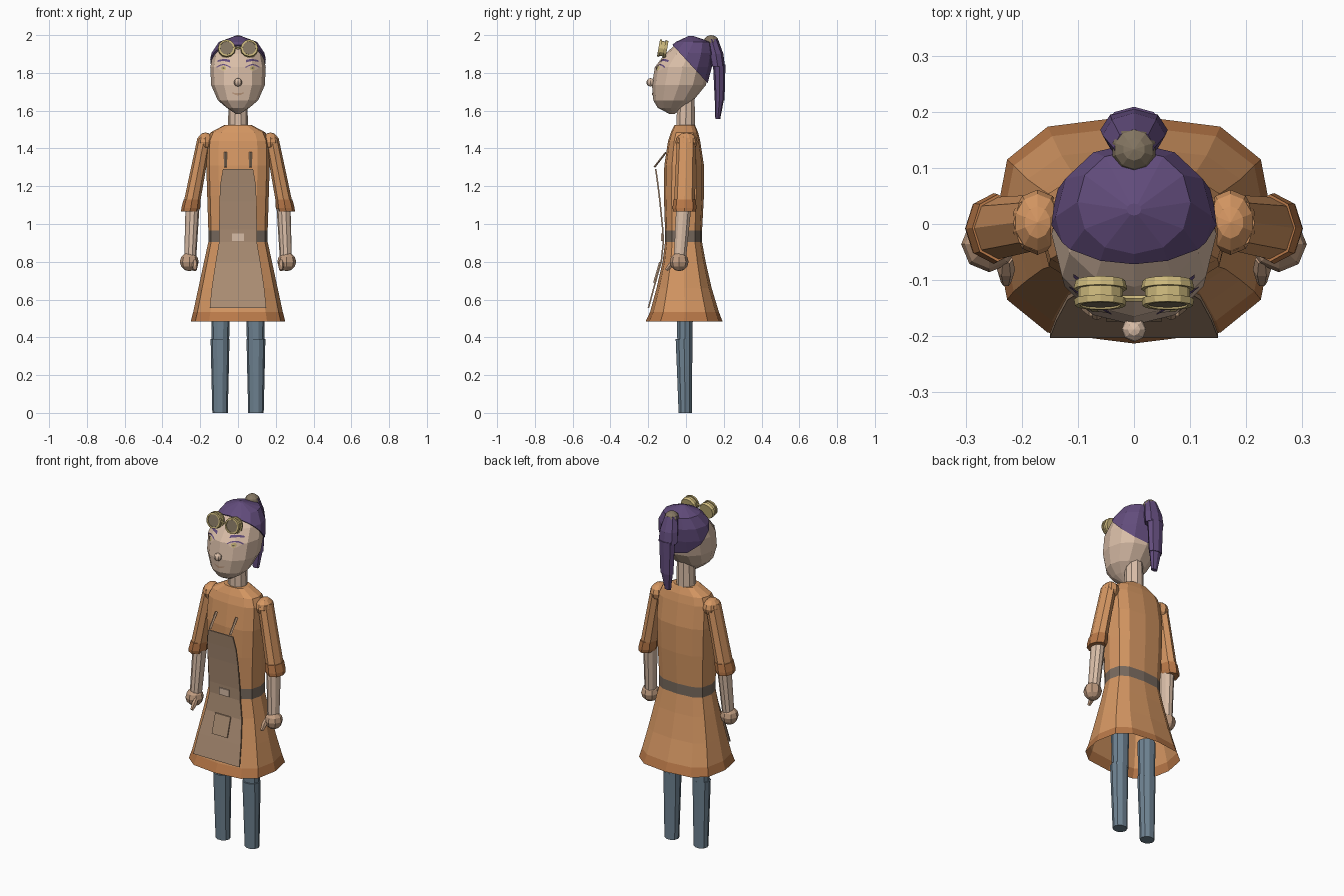
import bpy, bmesh, math
from mathutils import Matrix, Vector
from mathutils.bvhtree import BVHTree

if "Cube" in bpy.data.objects:
    bpy.data.objects.remove(bpy.data.objects["Cube"])


def material(name, rgb):
    m = bpy.data.materials.new(name)
    m.diffuse_color = [(c / 255 / 12.92 if c < 11 else ((c / 255 + .055) / 1.055) ** 2.4) for c in rgb] + [1]
    m.use_nodes = True
    m.node_tree.nodes["Principled BSDF"].inputs["Base Color"].default_value = m.diffuse_color
    return m


SKIN = material("skin", (218, 190, 168))
HAND = material("tan_hand", (192, 156, 128))
COAT = material("orange_cloth", (212, 150, 98))
TRIM = material("dark_orange_trim", (184, 120, 72))
BELT = material("grey_belt", (120, 106, 94))
APRON = material("taupe_apron", (172, 142, 116))
LEGS = material("blue_grey", (110, 130, 145))
HAIR = material("purple_hair", (98, 76, 124))
BRASS = material("brass", (204, 184, 124))
OLIVE = material("olive_grey", (132, 118, 98))


def finish(name, bm, *mats, recalc=True):
    if recalc:
        bmesh.ops.recalc_face_normals(bm, faces=bm.faces)
    me = bpy.data.meshes.new(name)
    bm.to_mesh(me)
    bm.free()
    for m in mats:
        me.materials.append(m)
    ob = bpy.data.objects.new(name, me)
    bpy.context.collection.objects.link(ob)
    return ob


def loft(name, rings, mat, n=10, e=1.0, caps=(True, True), matrix=None):
    """Stack of horizontal (super)ellipses: x, y, z, rx, ry."""
    bm = bmesh.new()
    loops = []
    for x, y, z, rx, ry in rings:
        loop = []
        for i in range(n):
            a = 2 * math.pi * i / n
            c, s = math.cos(a), math.sin(a)
            loop.append(bm.verts.new((x + rx * math.copysign(abs(c) ** e, c),
                                      y + ry * math.copysign(abs(s) ** e, s), z)))
        loops.append(loop)
    for a, b in zip(loops, loops[1:]):
        for i in range(n):
            j = (i + 1) % n
            bm.faces.new((a[i], a[j], b[j], b[i]))
    if caps[0]:
        bm.faces.new(loops[0])
    if caps[1]:
        bm.faces.new(loops[-1])
    if matrix:
        bm.transform(matrix)
    return finish(name, bm, *(mat if isinstance(mat, tuple) else (mat,)))


def ball(name, loc, scale, mat, u=8, v=6):
    bm = bmesh.new()
    bmesh.ops.create_uvsphere(bm, u_segments=u, v_segments=v, radius=1)
    bm.transform(Matrix.Translation(loc) @ Matrix.Diagonal((*scale, 1)))
    return finish(name, bm, mat)


def sheet(name, rows, thick, mat):
    """Thin front panel from rows of half width, y, z."""
    bm = bmesh.new()
    grid = [[bm.verts.new((x, y + dy, z)) for x in (-w, w) for dy in (0, thick)] for w, y, z in rows]
    for a, b in zip(grid, grid[1:]):
        for i, j in ((0, 2), (2, 3), (3, 1), (1, 0)):
            bm.faces.new((a[i], a[j], b[j], b[i]))
    for r in (grid[0], grid[-1]):
        bm.faces.new((r[0], r[1], r[3], r[2]))
    return finish(name, bm, mat)


# Coat with belt and hem bands, open below
coat = loft("coat", [(0, -.01, .485, .25, .203), (0, -.008, .535, .237, .182),
                     (0, -.01, .66, .21, .146), (0, -.01, .80, .18, .114),
                     (0, -.013, .905, .157, .098), (0, -.013, .965, .157, .098),
                     (0, -.011, 1.15, .163, .106), (0, -.01, 1.31, .168, .105),
                     (0, -.01, 1.44, .165, .085), (0, -.008, 1.485, .145, .072),
                     (0, -.007, 1.525, .07, .054)],
            (COAT, TRIM, BELT), n=12, e=.7, caps=(False, True))
for p in coat.data.polygons:
    z = p.center.z
    p.material_index = 1 if z < .53 else 2 if .91 < z < .96 else 0

# Apron, pocket and buckle
sheet("apron", [(.15, -.203, .555), (.138, -.172, .67), (.118, -.135, .80), (.10, -.124, .905),
                (.10, -.127, .97), (.098, -.142, 1.12), (.094, -.153, 1.21), (.08, -.164, 1.29)], .008, APRON)
sheet("pocket", [(.05, -.174, .69), (.05, -.142, .80)], .008, APRON)
sheet("buckle", [(.032, -.131, .91), (.032, -.132, .95)], .008, SKIN)

# Neck and head
loft("neck", [(0, -.002, 1.49, .054, .052), (0, 0, 1.70, .048, .048)], SKIN)
head_rings = []
for z, rx, front, back in ((1.583, .012, -.088, -.06), (1.615, .06, -.15, -.01), (1.655, .107, -.173, .04),
                           (1.735, .142, -.18, .105), (1.83, .147, -.165, .13), (1.90, .132, -.112, .137),
                           (1.955, .095, -.05, .125), (1.985, .012, .015, .035)):
    head_rings.append((0, (front + back) / 2, z, rx, (back - front) / 2))
head = loft("head", head_rings, SKIN, n=12, e=.95)
ball("nose", (0, -.188, 1.75), (.022, .022, .022), SKIN)

# Hair cap: enlarged skull cut along a sloping hairline
bm = bmesh.new()
bm.from_mesh(head.data)
bm.transform(Matrix.Translation((0, .01, 1.8)) @ Matrix.Scale(1.06, 4) @ Matrix.Translation((0, -.01, -1.8)))
bmesh.ops.bisect_plane(bm, geom=bm.verts[:] + bm.edges[:] + bm.faces[:], plane_co=(0, -.055, 1.93),
                       plane_no=(0, .74, .68), clear_inner=True)
edges = [e for e in bm.edges if e.is_boundary]
bmesh.ops.holes_fill(bm, edges=edges)
finish("hair_cap", bm, HAIR)

# Ponytail in three overlapping locks, with a round tie
loft("ponytail_top", [(0, .168, 1.835, .06, .038), (0, .158, 1.90, .056, .04), (0, .135, 1.98, .036, .034)], HAIR, 8)
loft("ponytail_middle", [(0, .178, 1.655, .042, .026), (0, .176, 1.845, .05, .033)], HAIR, 8)
loft("ponytail_tip", [(0, .168, 1.555, .02, .013), (0, .177, 1.66, .038, .024)], HAIR, 8)
ball("hair_tie", (0, .133, 1.965), (.04, .04, .035), OLIVE, 10)

# Painted face details, laid onto the head
bm = bmesh.new()
bm.from_mesh(head.data)
skull = BVHTree.FromBMesh(bm)
bm.free()


def decal(name, x0, x1, mid, half, mat, lift=.004, n=6):
    bm = bmesh.new()
    rows = []
    for i in range(n + 1):
        t = i / n
        row = []
        for s in (-1, 1):
            x, z = x0 + (x1 - x0) * t, mid(t) + s * half(t)
            hit = skull.ray_cast(Vector((x, -1, z)), Vector((0, 1, 0)))[0]
            row.append(bm.verts.new((x, hit.y - lift, z)))
        rows.append(row)
    for a, b in zip(rows, rows[1:]):
        f = bm.faces.new((a[0], b[0], b[1], a[1]))
        f.normal_update()
        if f.normal.y > 0:
            f.normal_flip()
    finish(name, bm, mat, recalc=False)


def arch(t):
    return math.sin(math.pi * t)


decal("mouth", -.032, .032, lambda t: 1.695 - .008 * arch(t), lambda t: .002 + .004 * arch(t), HAND)

# Paired parts
for s, side in ((-1, "left"), (1, "right")):
    decal(side + "_eye", s * .045, s * .108, lambda t: 1.826, lambda t: .002 + .014 * arch(t), SKIN)
    decal(side + "_iris", s * .063, s * .089, lambda t: 1.825, lambda t: .004 + .009 * arch(t), BRASS, .006)
    decal(side + "_pupil", s * .071, s * .081, lambda t: 1.825, lambda t: .002 + .003 * arch(t), BELT, .008)
    decal(side + "_lashes", s * .04, s * .115, lambda t: 1.829 + .015 * arch(t), lambda t: .003, HAIR, .006)
    decal(side + "_brow", s * .042, s * .108, lambda t: 1.862 + .006 * arch(t), lambda t: .007 - .003 * t, HAIR)

    # Goggle barrel, rim and lens, facing forward
    tilt = Matrix.Translation((s * .06, -.122, 1.928)) @ Matrix.Rotation(math.radians(80), 4, 'X')
    loft(side + "_goggle", [(0, 0, -.022, .044, .044), (0, 0, -.006, .048, .048), (0, 0, -.006, .04, .04),
                            (0, 0, .012, .04, .04), (0, 0, .012, .047, .047), (0, 0, .024, .045, .045),
                            (0, 0, .024, .036, .036), (0, 0, .018, .036, .036)], BRASS, 12, matrix=tilt)
    loft(side + "_lens", [(0, 0, .017, .035, .035), (0, 0, .021, .035, .035)], OLIVE, 12, matrix=tilt)
    bridge = Matrix.Translation((s * .01, -.133, 1.932)) @ Matrix.Rotation(s * math.radians(75), 4, 'Y')
    loft(side + "_goggle_bridge", [(0, 0, -.013, .006, .006), (0, 0, .013, .006, .006)], BRASS, 6, matrix=bridge)

    # Apron strap
    strap = Matrix.Translation((s * .066, -.137, 1.34)) @ Matrix.Rotation(math.radians(-38), 4, 'X')
    loft(side + "_apron_strap", [(0, 0, -.05, .008, .005), (0, 0, .05, .008, .005)], APRON, 4, matrix=strap)

    # Arm
    ball(side + "_shoulder", (s * .172, .003, 1.435), (.046, .058, .05), COAT, 10)
    loft(side + "_sleeve", [(s * .247, -.008, 1.10, .044, .056), (s * .178, .002, 1.455, .037, .05)], COAT, 8)
    loft(side + "_cuff", [(s * .255, -.008, 1.065, .046, .06), (s * .25, -.008, 1.085, .05, .063),
                          (s * .243, -.007, 1.13, .045, .06)], TRIM, 8)
    loft(side + "_forearm", [(s * .253, -.032, .82, .032, .034), (s * .241, -.012, 1.09, .037, .042)], SKIN, 10)
    ball(side + "_hand", (s * .258, -.036, .80), (.05, .05, .05), HAND)
    thumb = Matrix.Translation((s * .228, -.082, .782)) @ Matrix.Rotation(math.radians(-40), 4, 'X')
    loft(side + "_thumb", [(0, 0, -.035, .009, .009), (0, 0, 0, .016, .016), (0, 0, .03, .012, .012)],
         HAND, 6, matrix=thumb)

    # Leg
    loft(side + "_thigh", [(s * .093, -.006, .375, .046, .042), (s * .092, -.006, .60, .05, .046)], LEGS)
    loft(side + "_shin", [(s * .095, -.004, 0, .041, .037), (s * .095, -.008, .25, .047, .043),
                          (s * .095, -.01, .39, .05, .047)], LEGS)
